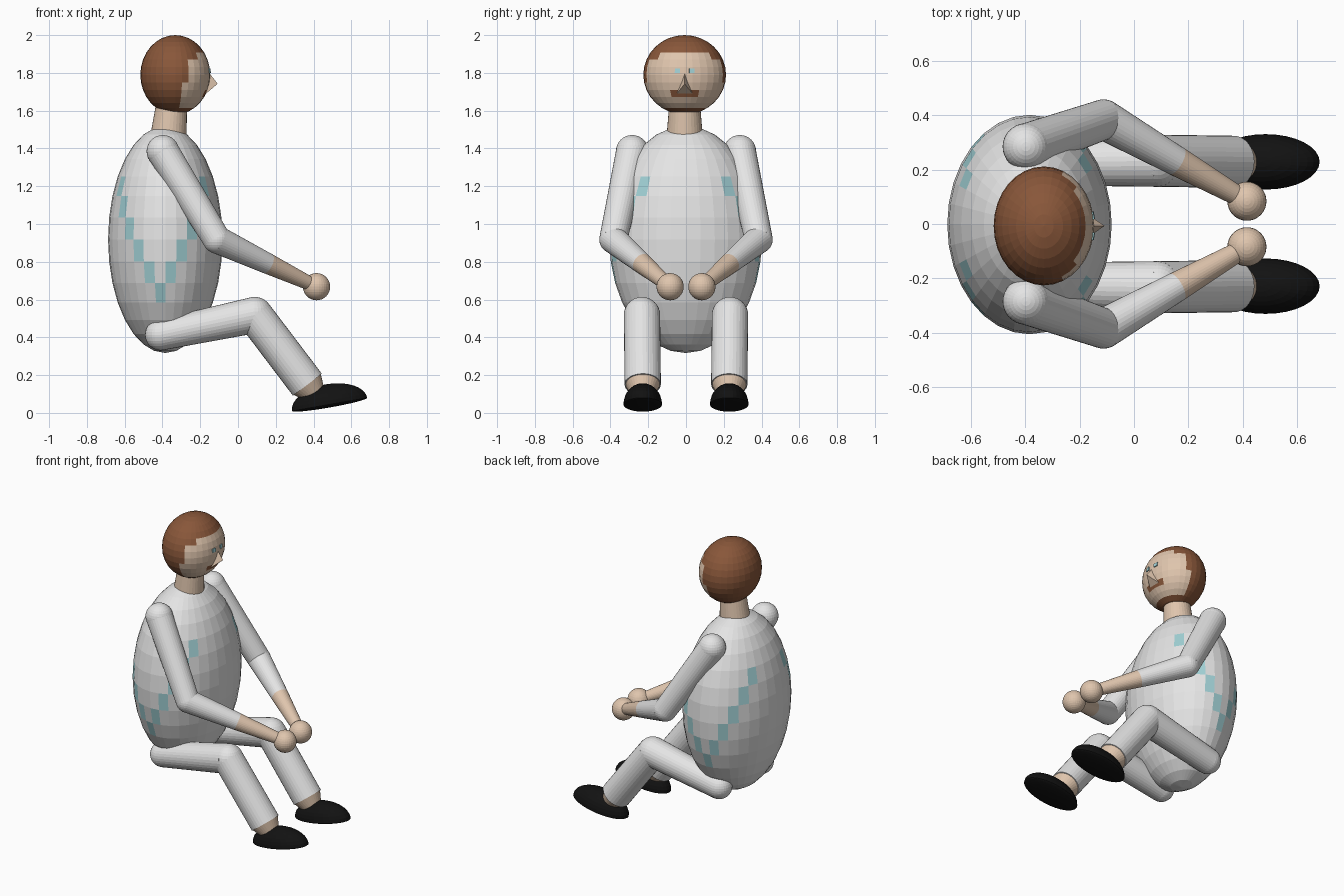
import bpy, bmesh, math
from mathutils import Vector, Matrix

if "Cube" in bpy.data.objects:
    bpy.data.objects.remove(bpy.data.objects["Cube"])


def material(name, rgb):
    m = bpy.data.materials.new(name)
    m.diffuse_color = (*rgb, 1)
    m.use_nodes = True
    m.node_tree.nodes["Principled BSDF"].inputs["Base Color"].default_value = m.diffuse_color
    return m


WHITE = material("white cloth", (0.78, 0.78, 0.78))
TEAL = material("pale teal", (0.36, 0.64, 0.67))
SKIN = material("skin", (0.74, 0.56, 0.42))
HAIR = material("brown hair", (0.25, 0.095, 0.042))
BLACK = material("black shoe", (0.006, 0.006, 0.006))


def finish(name, bm, mats):
    bmesh.ops.recalc_face_normals(bm, faces=bm.faces)
    me = bpy.data.meshes.new(name)
    bm.to_mesh(me)
    bm.free()
    for m in mats:
        me.materials.append(m)
    ob = bpy.data.objects.new(name, me)
    bpy.context.collection.objects.link(ob)
    return ob


def ellipsoid(name, centre, radii, mats, rule=None, u=32, v=16, tilt=0, flat=1):
    """Sphere scaled to radii; rule(column, band) picks each face's material."""
    bm = bmesh.new()
    bmesh.ops.create_uvsphere(bm, u_segments=u, v_segments=v, radius=1)
    if rule:
        for f in bm.faces:
            c = f.calc_center_median().normalized()
            column = math.floor(abs(math.degrees(math.atan2(c.y, c.x))) / 11.25)
            band = math.floor(math.degrees(math.asin(c.z)) / 11.25)
            f.material_index = rule(column, band)
    for p in bm.verts:
        if p.co.z < 0:
            p.co.z *= flat
    bm.transform(Matrix.Translation(centre) @ Matrix.Rotation(-tilt, 4, 'Y')
                 @ Matrix.Diagonal((*radii, 1)))
    return finish(name, bm, mats)


def limb(name, a, b, ra, rb, mat, seg=32):
    """Tapered tube from a to b."""
    a, b = Vector(a), Vector(b)
    d = b - a
    bm = bmesh.new()
    bmesh.ops.create_cone(bm, cap_ends=True, segments=seg, radius1=ra, radius2=rb,
                          depth=d.length)
    bm.transform(Matrix.Translation((a + b) / 2)
                 @ d.to_track_quat('Z', 'Y').to_matrix().to_4x4())
    return finish(name, bm, [mat])


def ball(name, c, r, mat):
    return ellipsoid(name, c, (r, r, r), [mat])


# Torso with a teal V of patches on each side
def torso_rule(column, band):
    i = band + 3
    return int(0 <= i <= 5 and column in (8 - i, 8 + i))


ellipsoid("torso", (-0.385, -0.002, 0.918), (0.303, 0.404, 0.601), [WHITE, TEAL], torso_rule)


# Head: hair with a face area and moustache
def head_rule(column, band):
    if band == -3 and column < 2:
        return 0
    limit = 4 if band == 2 else 6 if -1 <= band <= 1 else 7 if -5 <= band <= -2 else 0
    return int(column < limit)


HY = -0.007
ellipsoid("head", (-0.332, HY, 1.79), (0.185, 0.219, 0.21), [HAIR, SKIN], head_rule)
limb("neck", (-0.37, HY, 1.44), (-0.352, HY, 1.63), 0.098, 0.082, SKIN)

# Nose: pointed wedge
bm = bmesh.new()
pts = [(-0.148, 0, 1.795), (-0.17, 0.042, 1.69), (-0.17, -0.042, 1.69),
       (-0.108, 0, 1.742), (-0.21, 0, 1.73)]
v = [bm.verts.new((x, y + HY, z)) for x, y, z in pts]
for t in ((0, 1, 3), (0, 3, 2), (1, 2, 3), (0, 4, 1), (0, 2, 4), (1, 4, 2)):
    bm.faces.new([v[i] for i in t])
finish("nose", bm, [SKIN])

for s, side in ((-1, "right"), (1, "left")):
    # Eye plate
    bm = bmesh.new()
    bmesh.ops.create_cube(bm, size=1)
    bm.transform(Matrix.Translation((-0.151, HY + s * 0.038, 1.812))
                 @ Matrix.Rotation(s * 0.17, 4, 'Z') @ Matrix.Rotation(-0.1, 4, 'Y')
                 @ Matrix.Diagonal((0.008, 0.028, 0.024, 1)))
    finish(side + "_eye", bm, [TEAL])

    # Arm: sleeve, bare forearm and hand
    shoulder = Vector((-0.398, s * 0.285, 1.385))
    elbow = Vector((-0.112, s * 0.385, 0.918))
    hand = Vector((0.416, s * 0.084, 0.668))
    cuff = elbow.lerp(hand, 0.51)
    ball(side + "_shoulder", shoulder, 0.086, WHITE)
    limb(side + "_upper_arm", shoulder, elbow, 0.085, 0.074, WHITE)
    ball(side + "_elbow", elbow, 0.074, WHITE)
    limb(side + "_lower_sleeve", elbow, cuff, 0.074, 0.055, WHITE)
    limb(side + "_forearm", cuff, hand, 0.055, 0.034, SKIN)
    ball(side + "_hand", hand, 0.072, SKIN)

    # Leg: trousers, ankle and shoe
    hip = Vector((-0.41, s * 0.225, 0.413))
    knee = Vector((0.088, s * 0.233, 0.518))
    hem = Vector((0.367, s * 0.229, 0.15))
    ankle = hem + (hem - knee).normalized() * 0.09
    ball(side + "_hip", hip, 0.082, WHITE)
    limb(side + "_thigh", hip, knee, 0.082, 0.096, WHITE)
    ball(side + "_knee", knee, 0.096, WHITE)
    limb(side + "_shin", knee, hem, 0.096, 0.096, WHITE)
    limb(side + "_ankle", hem, ankle, 0.09, 0.05, SKIN)
    ellipsoid(side + "_shoe", (0.485, s * 0.229, 0.045), (0.202, 0.102, 0.108), [BLACK],
              tilt=math.radians(10), flat=0.15)
